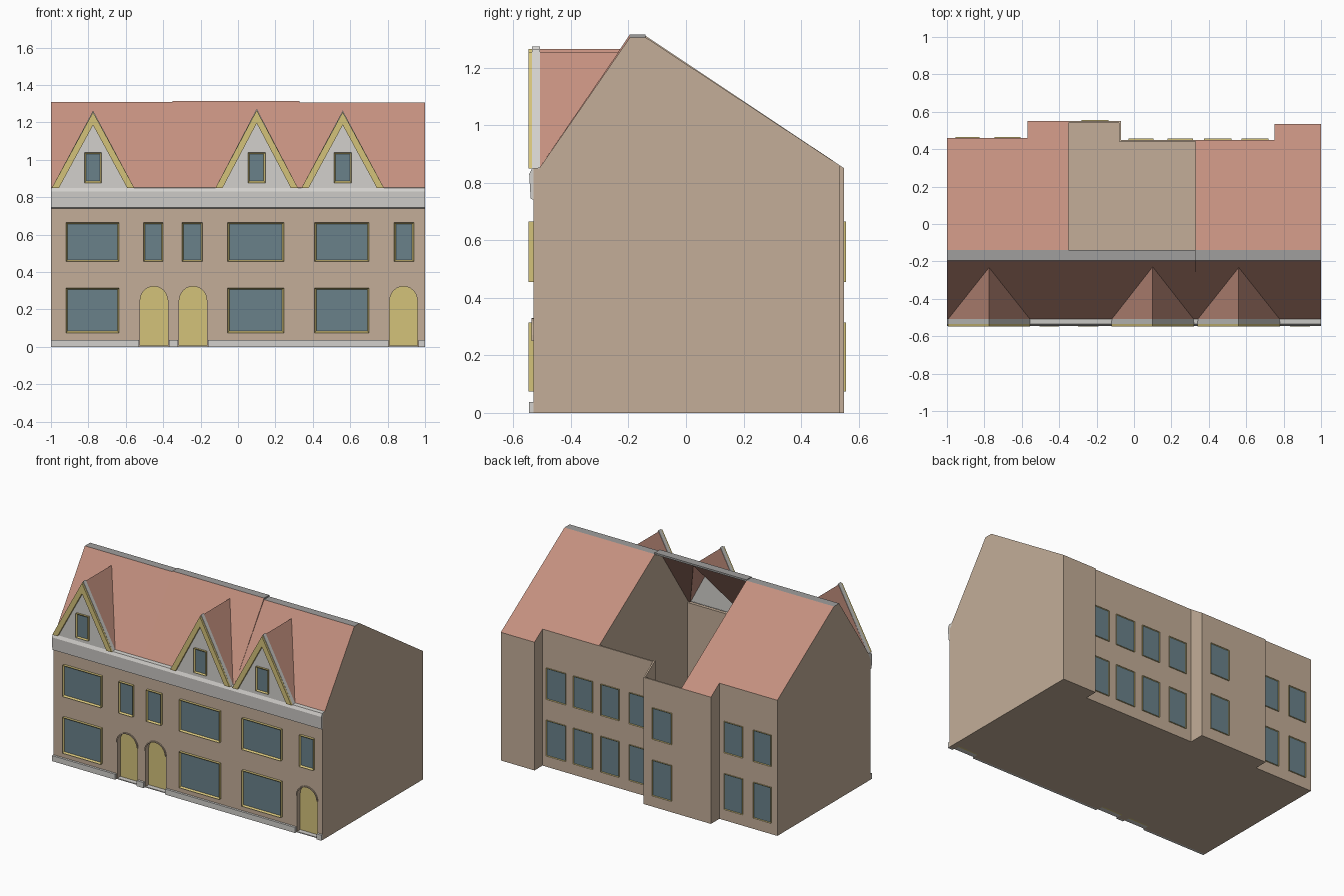
import bpy, bmesh, math
from mathutils import Vector

cube = bpy.data.objects.get("Cube")
if cube:
    bpy.data.objects.remove(cube)


def material(name, rgb):
    """Flat material from 0-255 display values, stored as linear."""
    lin = [(c / 255 / 12.92) if c < 11 else ((c / 255 + 0.055) / 1.055) ** 2.4 for c in rgb]
    m = bpy.data.materials.new(name)
    m.use_nodes = True
    m.diffuse_color = (*lin, 1)
    m.node_tree.nodes["Principled BSDF"].inputs["Base Color"].default_value = (*lin, 1)
    return m


BRICK = material("tan_brick", (195, 174, 152))
TILE = material("red_roof_tile", (196, 144, 127))
WHITE = material("white_render", (210, 208, 204))
GREY = material("grey_capping", (160, 159, 157))
YELLOW = material("yellow_timber", (212, 194, 122))
GLASS = material("blue_grey_glass", (106, 129, 138))


def finish(name, bm, *mats):
    bmesh.ops.recalc_face_normals(bm, faces=bm.faces)
    mesh = bpy.data.meshes.new(name)
    bm.to_mesh(mesh)
    bm.free()
    for m in mats:
        mesh.materials.append(m)
    obj = bpy.data.objects.new(name, mesh)
    bpy.context.collection.objects.link(obj)
    return obj


def prism_bm(points, shift):
    """Closed outline of 3D points extruded by a vector."""
    bm = bmesh.new()
    face = bm.faces.new([bm.verts.new(p) for p in points])
    out = bmesh.ops.extrude_face_region(bm, geom=[face], use_keep_orig=True)
    moved = [g for g in out["geom"] if isinstance(g, bmesh.types.BMVert)]
    bmesh.ops.translate(bm, verts=moved, vec=Vector(shift))
    bmesh.ops.recalc_face_normals(bm, faces=bm.faces)
    return bm


def along_x(name, yz, x0, x1, *mats):
    return finish(name, prism_bm([(x0, y, z) for y, z in yz], (x1 - x0, 0, 0)), *mats)


def along_y(name, xz, y0, y1, *mats):
    return finish(name, prism_bm([(x, y0, z) for x, z in xz], (0, y1 - y0, 0)), *mats)


def box(name, x0, x1, y0, y1, z0, z1, mat):
    return along_y(name, [(x0, z0), (x1, z0), (x1, z1), (x0, z1)], y0, y1, mat)


FRONT, EAVE, RIDGE_Y = -0.53, 0.85, -0.14
DOORS = [-0.45, -0.24, 0.885]
LOW, HIGH = (0.075, 0.315), (0.455, 0.665)


def back_z(y, ridge):
    return ridge - (y - RIDGE_Y) * (ridge - EAVE) / 0.69


# End houses: solid cross-sections, coloured by face slope
def house(name, x0, x1, back, ridge):
    yz = [(-0.49, 0), (-0.49, EAVE), (-0.51, EAVE), (-0.195, ridge), (RIDGE_Y, ridge),
          (back, back_z(back, ridge)), (back, 0)]
    obj = along_x(name, yz, x0, x1, BRICK, TILE, GREY)
    for p in obj.data.polygons:
        if p.normal.z > 0.3:
            p.material_index = 2 if p.normal.z > 0.99 else 1


house("left_end_house", -1, -0.57, 0.46, 1.31)
house("left_end_rear_wing", -0.57, -0.35, 0.55, 1.31)
house("right_end_house", 0.33, 0.75, 0.45, 1.305)
house("right_end_rear_wing", 0.75, 1, 0.535, 1.305)

# Shared front wall with arched door openings
outline = [(-1, EAVE), (-1, 0)]
for cx in DOORS:
    r = 0.075
    outline.append((cx - r, 0))
    outline += [(cx - r * math.cos(math.pi * i / 12), 0.25 + r * math.sin(math.pi * i / 12))
                for i in range(13)]
    outline.append((cx + r, 0))
outline += [(1, 0), (1, EAVE)]
along_y("front_wall", outline, FRONT, -0.488, BRICK)

# Middle house: open shell without a rear roof
XL, XR, XJ, TOP = -0.35, 0.33, -0.07, 1.315
box("middle_floor", XL, XR, -0.49, 0.445, 0, 0.01, BRICK)
box("middle_floor_wing", XL, XJ, 0.445, 0.55, 0, 0.01, BRICK)
box("middle_inner_front_wall", XL, XR, -0.49, -0.485, 0, EAVE, BRICK)
box("middle_rear_wall", XJ, XR, 0.44, 0.45, 0, back_z(0.45, TOP), BRICK)
box("middle_wing_rear_wall", XL, XJ, 0.54, 0.55, 0, EAVE, BRICK)
along_x("middle_wing_side_wall", [(0.44, 0), (0.44, back_z(0.44, TOP)), (0.55, EAVE), (0.55, 0)],
        XJ - 0.01, XJ, BRICK)
box("middle_ridge_cap", XL, XR, -0.195, RIDGE_Y, TOP - 0.012, TOP, GREY)


def roof_y(z, ridge=1.31):
    return -0.51 + (z - EAVE) * 0.315 / (ridge - EAVE)


# Middle front roof, notched where the dormer opens
DORMERS = [(-0.775, 1.255, "left"), (0.10, 1.265, "middle"), (0.56, 1.255, "right")]
HALF = 0.22
mx, mz, _ = DORMERS[1]
notch = [(XL, EAVE), (mx - HALF, EAVE), (mx, mz), (mx + HALF, EAVE), (XR, EAVE),
         (XR, TOP), (XL, TOP)]
finish("middle_front_roof",
       prism_bm([(x, roof_y(z, TOP), z) for x, z in notch], (0, 0.008, -0.006)), TILE)


# Framed window: the outward face is inset, sunk and glazed
def window(name, x0, x1, zs, y, side=-1, depth=0.018, rim=0.012):
    z0, z1 = zs
    corners = [(x0, y, z0), (x1, y, z0), (x1, y, z1), (x0, y, z1)]
    bm = prism_bm(corners, (0, side * depth, 0))
    pane = max(bm.faces, key=lambda f: f.normal.y * side)
    bmesh.ops.inset_region(bm, faces=[pane], thickness=rim, depth=0)
    bmesh.ops.translate(bm, verts=pane.verts[:], vec=(0, -side * depth * 0.6, 0))
    pane.material_index = 1
    finish(name, bm, YELLOW, GLASS)


for i, (x0, x1) in enumerate([(-0.92, -0.635), (-0.055, 0.245), (0.41, 0.70)]):
    window(f"front_lower_window_{i}", x0, x1, LOW, FRONT)
    window(f"front_upper_window_{i}", x0, x1, HIGH, FRONT)
for i, (x0, x1) in enumerate([(-0.505, -0.40), (-0.30, -0.19), (0.835, 0.94)]):
    window(f"front_small_window_{i}", x0, x1, HIGH, FRONT)

REAR = [(0.575, 0.72, 0.45), (0.375, 0.52, 0.45), (0.18, 0.315, 0.45), (-0.03, 0.105, 0.45),
        (-0.28, -0.137, 0.55), (-0.745, -0.607, 0.46), (-0.955, -0.825, 0.46)]
for i, (x0, x1, y) in enumerate(REAR):
    for level, zs in (("lower", LOW), ("upper", HIGH)):
        window(f"rear_{level}_window_{i}", x0, x1, zs, y, 1, 0.006, 0.006)

# Dormers: tiled cheeks, rendered gable, timber bargeboards and a window
for cx, apex, side in DORMERS:
    bm = bmesh.new()
    tip = bm.verts.new((cx, -0.51, apex))
    rear = bm.verts.new((cx, roof_y(apex), apex))
    for s in (-1, 1):
        bm.faces.new([tip, rear, bm.verts.new((cx + s * HALF, -0.51, EAVE))])
    finish(f"{side}_dormer_roof", bm, TILE)
    along_y(f"{side}_dormer_gable", [(cx - HALF, EAVE), (cx + HALF, EAVE), (cx, apex + 0.008)],
            -0.535, -0.508, WHITE)
    inner = HALF - 0.038
    board = [(cx - HALF, EAVE), (cx, apex), (cx + HALF, EAVE),
             (cx + inner, EAVE), (cx, apex - 0.07), (cx - inner, EAVE)]
    along_y(f"{side}_dormer_bargeboard", board, -0.548, -0.535, YELLOW)
    window(f"{side}_dormer_window", cx - 0.046, cx + 0.046, (0.877, 1.04), -0.535, -1, 0.013)

# Cornice along the eaves
along_x("cornice", [(FRONT, 0.74), (-0.54, 0.745), (-0.545, 0.83), (-0.535, EAVE),
                    (-0.505, EAVE + 0.003), (FRONT, 0.8)], -1, 1, WHITE)

# Doors set back in their arches, with steps and plinth between them
edges = [-1]
for i, cx in enumerate(DOORS):
    box(f"door_{i}", cx - 0.078, cx + 0.078, -0.497, -0.487, 0, 0.328, YELLOW)
    box(f"door_step_{i}", cx - 0.075, cx + 0.075, FRONT, -0.497, 0, 0.006, WHITE)
    surround = [(cx + k * math.cos(math.pi * j / 12), 0.25 + k * math.sin(math.pi * j / 12))
                for k, steps in ((0.08, range(13)), (0.073, range(12, -1, -1))) for j in steps]
    along_y(f"door_arch_{i}", surround, -0.537, FRONT, BRICK)
    edges += [cx - 0.08, cx + 0.08]
edges.append(1)
for i in range(0, len(edges), 2):
    box(f"plinth_{i // 2}", edges[i], edges[i + 1], -0.545, FRONT, 0, 0.037, WHITE)
